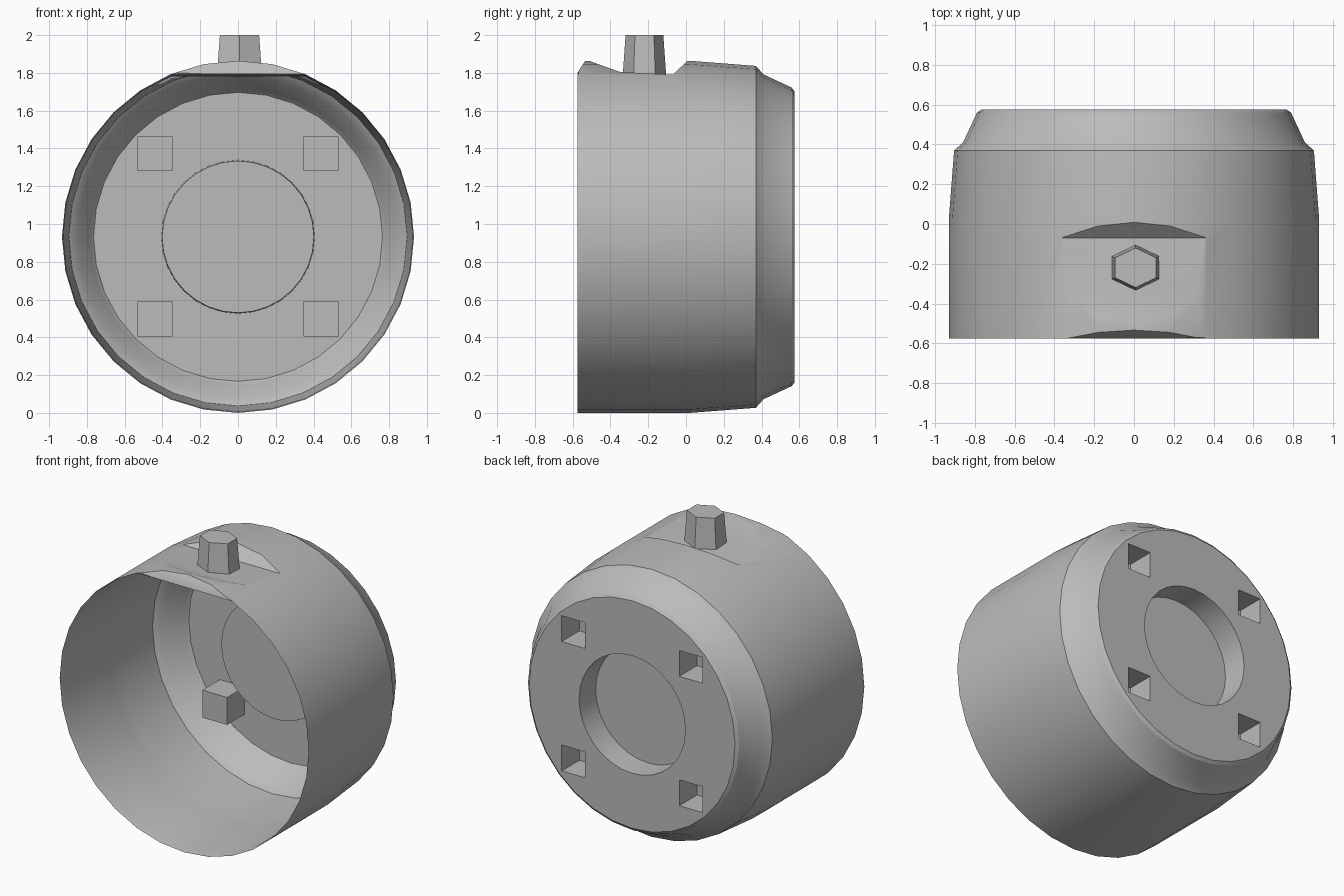
import bpy, bmesh, math
from mathutils import Matrix

cube = bpy.data.objects.get("Cube")
if cube:
    bpy.data.objects.remove(cube, do_unlink=True)

grey = bpy.data.materials.new("mid grey")
grey.use_nodes = True
colour = (0.5, 0.5, 0.5, 1)
grey.diffuse_color = colour
grey.node_tree.nodes["Principled BSDF"].inputs["Base Color"].default_value = colour

CENTRE = 0.932
SIDES = 32


def add_object(name, bm):
    bmesh.ops.recalc_face_normals(bm, faces=bm.faces)
    mesh = bpy.data.meshes.new(name)
    bm.to_mesh(mesh)
    bm.free()
    obj = bpy.data.objects.new(name, mesh)
    bpy.context.collection.objects.link(obj)
    mesh.materials.append(grey)
    return obj


def lathe(name, profile):
    """Turn (y, radius, top limit) rings about the y axis, closing both ends."""
    bm = bmesh.new()
    rings = []
    for y, r, top in profile:
        ring = []
        for i in range(SIDES):
            a = math.tau * i / SIDES
            z = CENTRE + r * math.cos(a)
            ring.append(bm.verts.new((r * math.sin(a), y, min(z, top))))
        rings.append(ring)
    for a, b in zip(rings, rings[1:]):
        for i in range(SIDES):
            j = (i + 1) % SIDES
            bm.faces.new((a[i], a[j], b[j], b[i]))
    bm.faces.new(rings[0])
    bm.faces.new(rings[-1])
    return add_object(name, bm)


def blocks(name, size, y0, y1):
    """Four square blocks, one near each corner of the back wall."""
    bm = bmesh.new()
    for x in (-0.44, 0.44):
        for z in (CENTRE - 0.435, CENTRE + 0.44):
            place = Matrix.Translation((x, (y0 + y1) / 2, z))
            scale = Matrix.Diagonal((size, y1 - y0, size, 1))
            bmesh.ops.create_cube(bm, size=1, matrix=place @ scale)
    return add_object(name, bm)


def prism(name, outline, half_width):
    """Extrude a (y, z) outline across x."""
    bm = bmesh.new()
    face = bm.faces.new([bm.verts.new((-half_width, y, z)) for y, z in outline])
    moved = bmesh.ops.extrude_face_region(bm, geom=[face])["geom"]
    verts = [v for v in moved if isinstance(v, bmesh.types.BMVert)]
    bmesh.ops.translate(bm, verts=verts, vec=(2 * half_width, 0, 0))
    return add_object(name, bm)


def boolean(target, tool, operation):
    bpy.context.view_layer.objects.active = target
    mod = target.modifiers.new(operation, 'BOOLEAN')
    mod.operation = operation
    mod.solver = 'EXACT'
    mod.object = tool
    bpy.ops.object.modifier_apply(modifier=mod.name)
    bpy.data.objects.remove(tool, do_unlink=True)


# Thin cup-shaped housing: inner plate, inside wall, front lip, outside, back dish
housing = lathe("housing", [
    (0.395, 0.402, 2), (0.567, 0.406, 2), (0.567, 0.765, 2),
    (0.545, 0.785, 2), (0.40, 0.85, 2), (0.365, 0.895, 2),
    (0.02, 0.918, 2), (-0.07, 0.92, 1.78), (-0.53, 0.925, 1.785),
    (-0.575, 0.932, 1.795), (-0.57, 0.932, 2),
    (0.02, 0.932, 2), (0.37, 0.905, 2),
    (0.41, 0.86, 2), (0.56, 0.79, 2), (0.575, 0.77, 2),
    (0.575, 0.398, 2), (0.403, 0.394, 2),
])

# Flat seat cut across the top, with a small bevel at the front lip
seat_outline = [(-0.62, 1.73), (-0.53, 1.87), (-0.35, 1.805),
                (-0.07, 1.79), (0.10, 1.95), (-0.62, 1.95)]
boolean(housing, prism("seat_cut", seat_outline, 0.6), 'DIFFERENCE')

# Four bosses inside, each hollowed from the back
boolean(housing, blocks("bosses", 0.185, 0.38, 0.571), 'UNION')
boolean(housing, blocks("pits", 0.175, 0.386, 0.65), 'DIFFERENCE')

# Hexagonal knob standing on the flat top
bm = bmesh.new()
place = Matrix.Translation((0.008, -0.22, 1.8925)) @ Matrix.Diagonal((1.2, 1, 1, 1))
bmesh.ops.create_cone(bm, cap_ends=True, segments=6, radius1=0.115, radius2=0.1,
                      depth=0.215, matrix=place)
knob = add_object("knob", bm)

# Smooth the round walls, keep the edges sharp
bpy.ops.object.select_all(action='DESELECT')
housing.select_set(True)
bpy.context.view_layer.objects.active = housing
bpy.ops.object.shade_smooth_by_angle(angle=math.radians(28))
